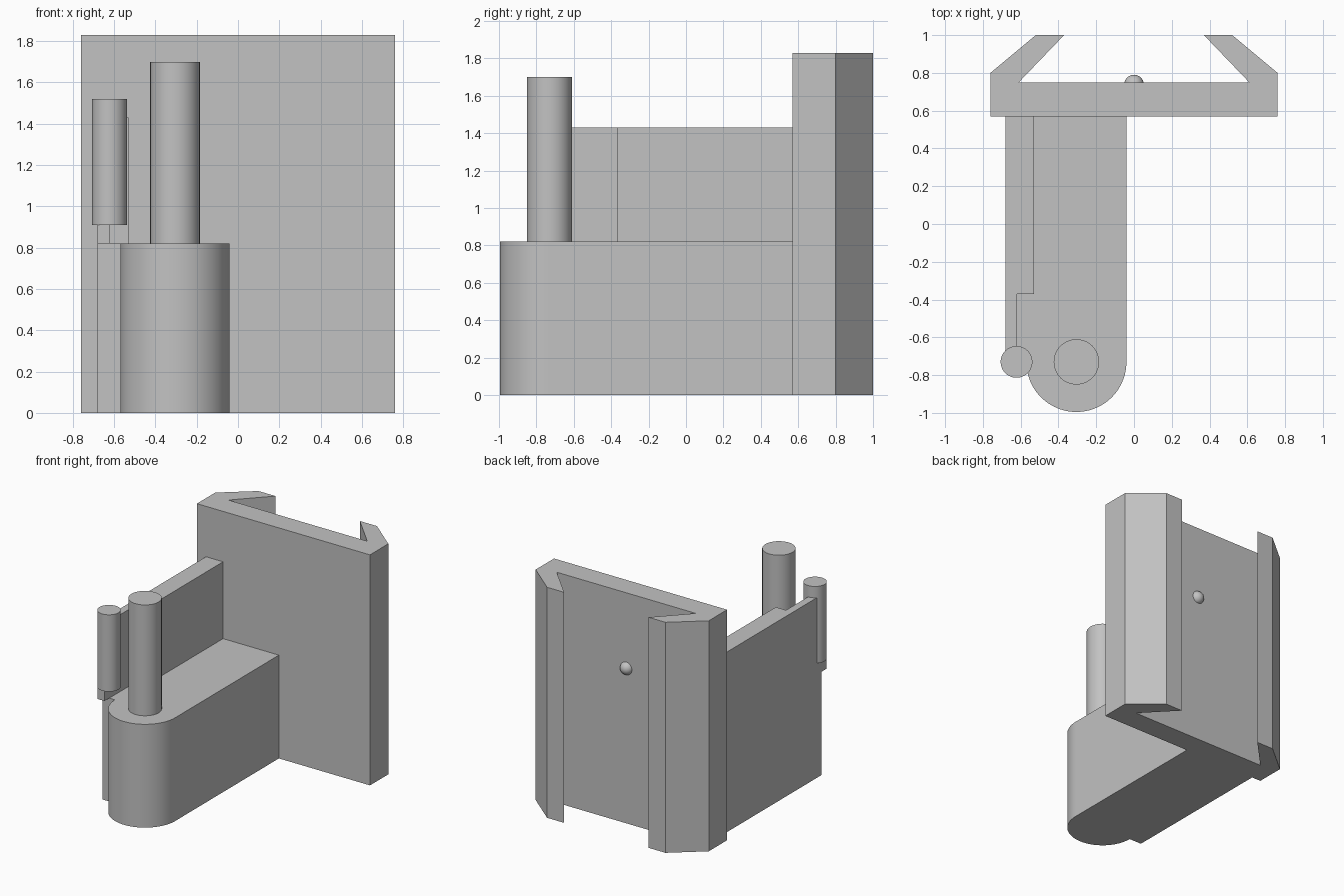
import bpy
import bmesh
import math

cube = bpy.data.objects.get("Cube")
if cube:
    bpy.data.objects.remove(cube, do_unlink=True)

grey = bpy.data.materials.new("plain grey")
grey.use_nodes = True
COLOUR = (0.54, 0.54, 0.54, 1)
grey.diffuse_color = COLOUR
grey.node_tree.nodes["Principled BSDF"].inputs["Base Color"].default_value = COLOUR


def finish(name, bm, smooth=False):
    bmesh.ops.recalc_face_normals(bm, faces=bm.faces[:])
    mesh = bpy.data.meshes.new(name)
    bm.to_mesh(mesh)
    bm.free()
    mesh.materials.append(grey)
    obj = bpy.data.objects.new(name, mesh)
    bpy.context.collection.objects.link(obj)
    if smooth:
        bpy.ops.object.select_all(action='DESELECT')
        obj.select_set(True)
        bpy.context.view_layer.objects.active = obj
        bpy.ops.object.shade_smooth_by_angle(angle=math.radians(30))
    return obj


def prism(name, outline, z0, z1, smooth=False):
    """Extrude a plan outline from z0 up to z1."""
    bm = bmesh.new()
    base = bm.faces.new([bm.verts.new((x, y, z0)) for x, y in outline])
    ext = bmesh.ops.extrude_face_region(bm, geom=[base])
    top = [v for v in ext["geom"] if isinstance(v, bmesh.types.BMVert)]
    bmesh.ops.translate(bm, verts=top, vec=(0, 0, z1 - z0))
    return finish(name, bm, smooth)


def arc(cx, cy, r, start, end, steps):
    angles = [math.radians(start + (end - start) * i / steps) for i in range(steps + 1)]
    return [(cx + r * math.cos(a), cy + r * math.sin(a)) for a in angles]


def pin(name, x, y, r, z0, z1):
    prism(name, arc(x, y, r, 0, 360, 64)[:-1], z0, z1, smooth=True)


# Back plate with mirrored dovetail jaws
half = [(0.76, 0.57), (0.76, 0.80), (0.52, 1.0), (0.37, 1.0), (0.61, 0.75)]
prism("dovetail_plate", half + [(-x, y) for x, y in reversed(half)], 0, 1.83)

# Arm with a rounded front end and a side step
PIN_Y = -0.73
prism("arm", [(-0.04, 0.57), (-0.68, 0.57), (-0.68, PIN_Y)]
      + arc(-0.305, PIN_Y, 0.265, 180, 360, 48), 0, 0.82, smooth=True)

# Stepped wall on the arm, thinner toward the front
prism("side_wall", [(-0.68, 0.57), (-0.68, -0.79), (-0.62, -0.79),
                    (-0.62, -0.37), (-0.53, -0.37), (-0.53, 0.57)], 0.82, 1.43)

# Upright pins
pin("large_pin", -0.305, PIN_Y, 0.12, 0.82, 1.70)
pin("small_pin", -0.622, PIN_Y, 0.084, 0.91, 1.52)

# Detent ball in the dovetail floor
bm = bmesh.new()
bmesh.ops.create_uvsphere(bm, u_segments=32, v_segments=16, radius=0.052)
bmesh.ops.translate(bm, verts=bm.verts[:], vec=(0, 0.738, 1.23))
finish("detent_ball", bm, smooth=True)
